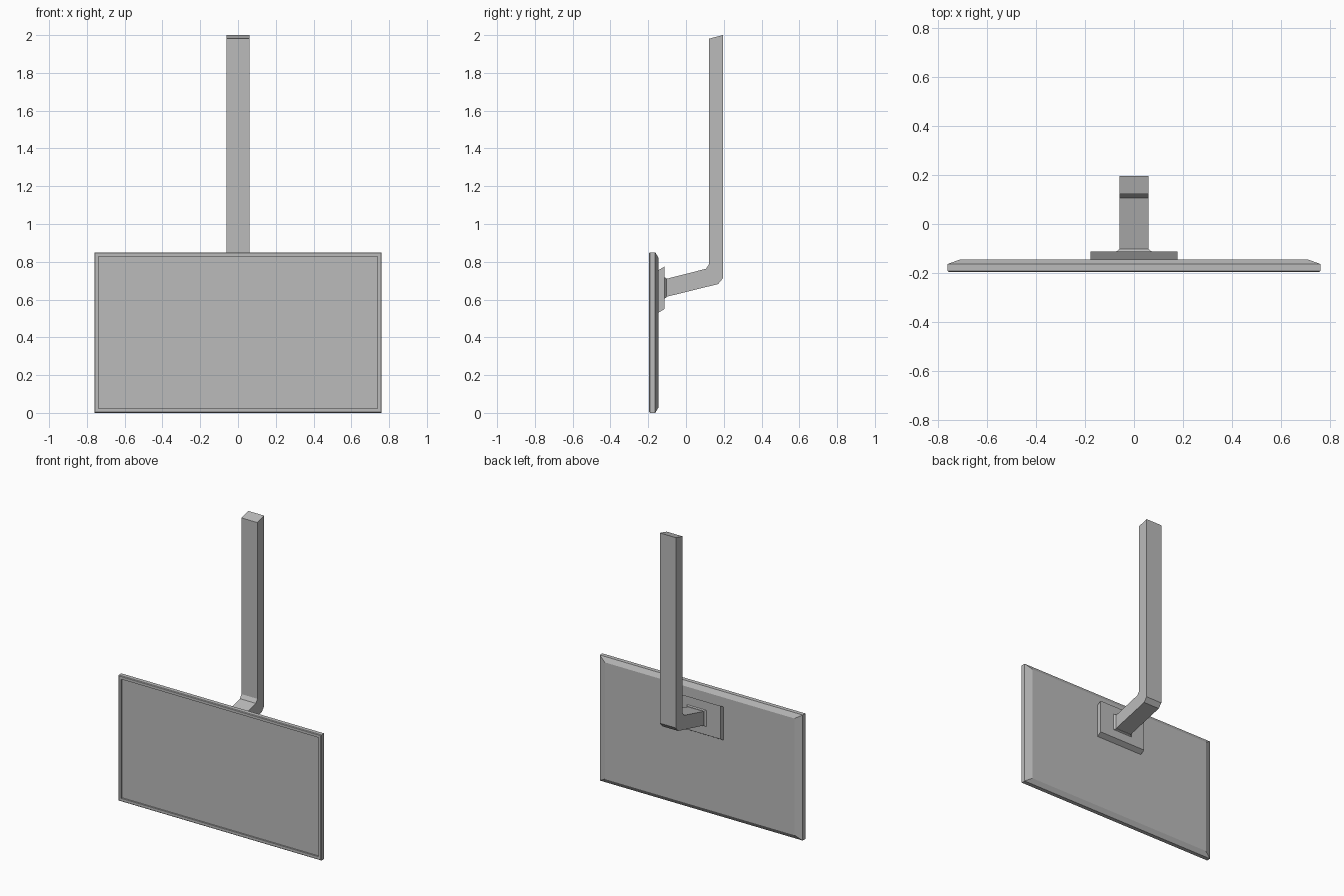
import bpy, bmesh

cube = bpy.data.objects.get("Cube")
if cube:
    bpy.data.objects.remove(cube, do_unlink=True)

grey = bpy.data.materials.new("grey metal")
grey.use_nodes = True
colour = (0.5, 0.5, 0.5, 1)
grey.diffuse_color = colour
grey.node_tree.nodes["Principled BSDF"].inputs["Base Color"].default_value = colour


def loft(name, rings):
    """Skin a list of point rings into a closed, flat shaded solid."""
    bm = bmesh.new()
    loops = [[bm.verts.new(p) for p in ring] for ring in rings]
    for a, b in zip(loops, loops[1:]):
        for i in range(len(a)):
            j = (i + 1) % len(a)
            bm.faces.new((a[i], a[j], b[j], b[i]))
    bm.faces.new(loops[0])
    bm.faces.new(loops[-1])
    bmesh.ops.recalc_face_normals(bm, faces=bm.faces[:])
    mesh = bpy.data.meshes.new(name)
    bm.to_mesh(mesh)
    bm.free()
    mesh.materials.append(grey)
    obj = bpy.data.objects.new(name, mesh)
    bpy.context.collection.objects.link(obj)
    return obj


def rect(half_width, y, bottom, top):
    return [(-half_width, y, bottom), (half_width, y, bottom),
            (half_width, y, top), (-half_width, y, top)]


# Screen: recessed panel, thin bezel, straight rim, chamfered back
W, H, FRONT, BACK = 0.76, 0.85, -0.195, -0.145


def screen_ring(inset_x, inset_z, y):
    return rect(W - inset_x, y, inset_z, H - inset_z)


loft("screen", [
    screen_ring(0.022, 0.022, FRONT + 0.01),
    screen_ring(0.022, 0.022, FRONT),
    screen_ring(0.004, 0.004, FRONT),
    screen_ring(0, 0, FRONT + 0.004),
    screen_ring(0, 0, -0.163),
    screen_ring(0.05, 0.03, BACK),
])

# Mounting plate, sheared upwards along the arm
loft("mounting_plate", [
    rect(0.178, BACK - 0.002, 0.53, 0.755),
    rect(0.178, -0.113, 0.55, 0.775),
])

# Flared collar where the arm meets the plate
loft("arm_collar", [
    rect(0.075, -0.115, 0.605, 0.718),
    rect(0.061, -0.103, 0.612, 0.713),
])

# Bent ceiling arm: side profile (y, z) extruded across x
profile = [(-0.11, 0.613), (0.17, 0.682), (0.195, 0.712), (0.195, 2.0),
           (0.122, 1.981), (0.122, 0.788), (0.106, 0.763), (-0.11, 0.708)]
loft("ceiling_arm", [[(x, y, z) for y, z in profile] for x in (-0.06, 0.06)])
